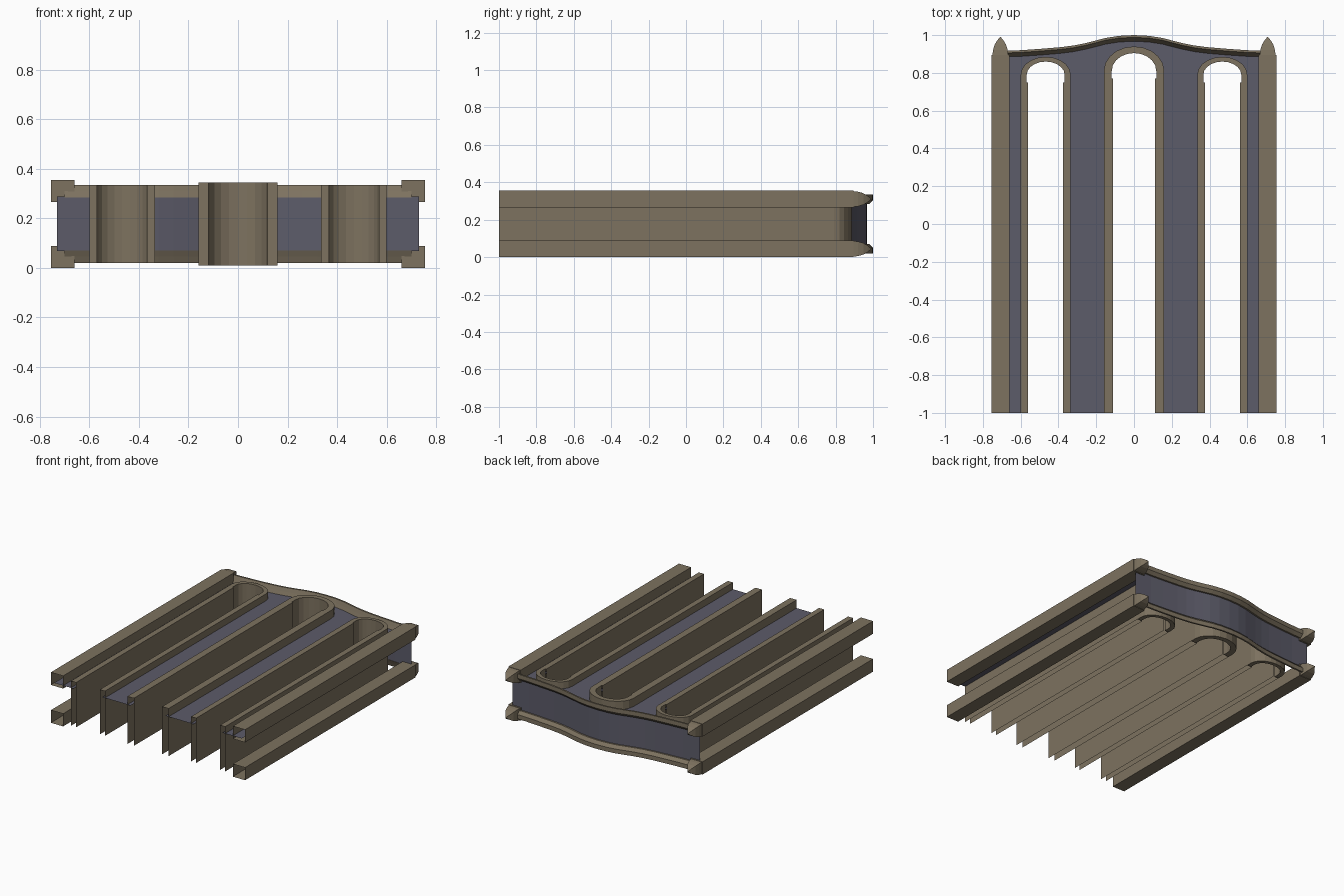
import bpy, bmesh, math

if "Cube" in bpy.data.objects:
    bpy.data.objects.remove(bpy.data.objects["Cube"])

H = 0.355  # total thickness


def material(name, rgb):
    m = bpy.data.materials.new(name)
    m.diffuse_color = (*rgb, 1)
    m.use_nodes = True
    m.node_tree.nodes["Principled BSDF"].inputs["Base Color"].default_value = m.diffuse_color
    return m


STONE = material("warm stone", (0.205, 0.168, 0.115))
SLATE = material("slate plaster", (0.108, 0.106, 0.142))


def build(name, verts, faces, mat, recalc=True):
    bm = bmesh.new()
    vs = [bm.verts.new(v) for v in verts]
    for f in faces:
        bm.faces.new([vs[i] for i in f])
    if recalc:
        bmesh.ops.recalc_face_normals(bm, faces=bm.faces[:])
    me = bpy.data.meshes.new(name)
    bm.to_mesh(me)
    bm.free()
    me.materials.append(mat)
    ob = bpy.data.objects.new(name, me)
    bpy.context.collection.objects.link(ob)
    return ob


def loft(name, rings, mat, closed=True, cap_start=False, cap_end=False):
    """Skin a list of equal-length rings."""
    n = len(rings[0])
    verts = [p for r in rings for p in r]
    faces = []
    for i in range(len(rings) - 1):
        for j in range(n if closed else n - 1):
            k = (j + 1) % n
            faces.append((i * n + j, i * n + k, (i + 1) * n + k, (i + 1) * n + j))
    if cap_start:
        faces.append(tuple(range(n)))
    if cap_end:
        faces.append(tuple(range(len(verts) - n, len(verts))))
    return build(name, verts, faces, mat)


# Wavy top outline (half, mirrored)
half = [(0, 1.0), (0.08, 0.996), (0.15, 0.985), (0.2, 0.972), (0.26, 0.957),
        (0.32, 0.945), (0.39, 0.936), (0.5, 0.927), (0.6, 0.92), (0.73, 0.917)]
crest = [(-x, y) for x, y in half[:0:-1]] + half

# Openings: centre x, outer half, inner half, spring y, arch y, outer rise, inner rise, z margin
openings = [
    ("left", -0.4675, 0.1325, 0.0925, 0.75, 0.79, 0.095, 0.070, 0.02),
    ("middle", 0.0, 0.16, 0.11, 0.77, 0.81, 0.130, 0.095, 0.01),
    ("right", 0.4675, 0.1325, 0.0925, 0.75, 0.79, 0.095, 0.070, 0.02),
]
SEG = 10

outline = [(-0.73, -1)]
for name, cx, ro, ri, ys, ya, bo, bi, zm in openings:
    z0, z1 = zm, H - zm
    # jambs: open-ended channels
    for side, s in (("left", -1), ("right", 1)):
        xa, xb = cx + s * ri, cx + s * ro
        rings = [[(xa, y, z0), (xa, y, z1), (xb, y, z1), (xb, y, z0)] for y in (-1, ys)]
        loft(f"{name}_arch_{side}_jamb", rings, STONE, closed=False)
    # arch ring with straight springer blocks
    arc = [(-1, 0)] + [(-math.cos(math.pi * i / SEG), math.sin(math.pi * i / SEG))
                       for i in range(SEG + 1)] + [(1, 0)]
    rings = []
    for i, (c, s) in enumerate(arc):
        y = ys if i in (0, len(arc) - 1) else ya
        inn = (cx + c * (ri + 0.008), y + s * bi)
        out = (cx + c * ro, y + s * bo)
        rings.append([(*inn, z0), (*inn, z1), (*out, z1), (*out, z0)])
    loft(f"{name}_arch_ring", rings, STONE, cap_start=True, cap_end=True)
    # opening outline for the wall, hidden inside the stonework
    rm, bm_ = (ro + ri) / 2, (bo + bi) / 2
    outline.append((cx - rm, -1))
    outline += [(cx + rm * c, ya + bm_ * s) for c, s in arc[1:-1]]
    outline.append((cx + rm, -1))
outline.append((0.73, -1))
outline += [(x, y - 0.032) for x, y in reversed(crest)]

# Wall face
wall = build("wall_face", [(x, y, 0.287) for x, y in outline],
             [tuple(range(len(outline)))], SLATE, recalc=False)
if wall.data.polygons[0].normal.z < 0:
    wall.data.flip_normals()

# Wall top strip
strip = loft("wall_top", [[(x, y - 0.032, 0.068), (x, y - 0.032, 0.287)] for x, y in crest],
             SLATE, closed=False)
if strip.data.polygons[0].normal.y < 0:
    strip.data.flip_normals()

# Coping mouldings, one on each side of the wall
profile = [(-0.034, 0.284), (-0.022, 0.31), (-0.012, 0.335), (0, 0.335), (0, 0.305), (-0.02, 0.284)]
for name, flip in (("front_coping", False), ("back_coping", True)):
    rings = [[(max(-0.7, min(0.7, x)), y + d, H - z if flip else z) for d, z in profile]
             for x, y in crest]
    loft(name, rings, STONE, cap_start=True, cap_end=True)

# Corner posts with pointed caps
for sx, sn in ((-1, "left"), (1, "right")):
    for zc, zn in ((0.0445, "back"), (H - 0.0445, "front")):
        cx = sx * 0.7075

        def square(y, rx, rz):
            return [(cx - rx, y, zc - rz), (cx + rx, y, zc - rz),
                    (cx + rx, y, zc + rz), (cx - rx, y, zc + rz)]
        loft(f"{zn}_{sn}_post", [square(-1, 0.0475, 0.0445), square(0.895, 0.0475, 0.0445)],
             STONE, cap_end=True)
        loft(f"{zn}_{sn}_post_cap",
             [square(y, r, r) for y, r in ((0.895, 0.042), (0.92, 0.039), (0.95, 0.03),
                                           (0.97, 0.018), (0.99, 0.002))],
             STONE, cap_start=True, cap_end=True)
